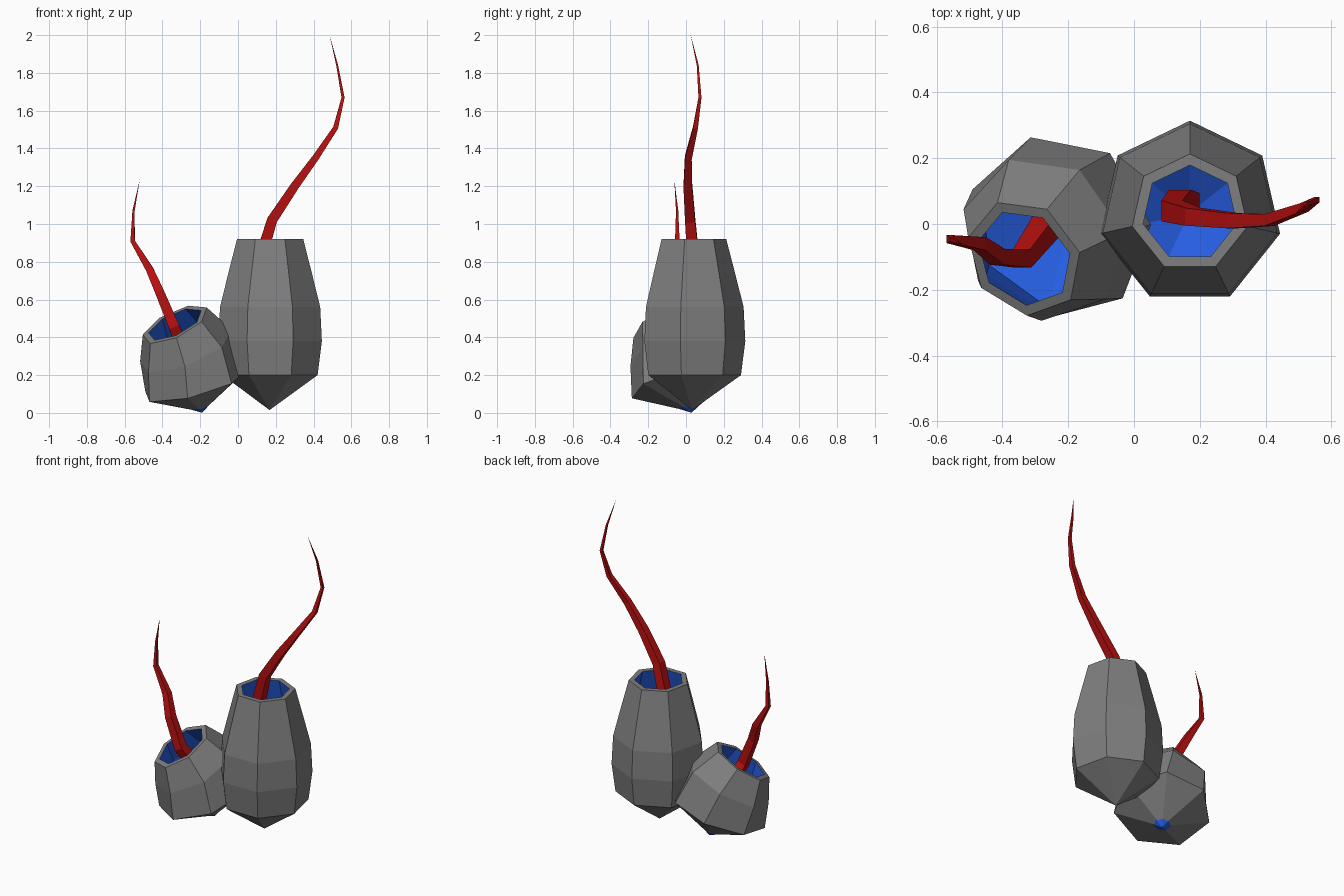
import bpy, bmesh
from math import sin, cos, radians, pi
from mathutils import Vector

if "Cube" in bpy.data.objects:
    bpy.data.objects.remove(bpy.data.objects["Cube"], do_unlink=True)


def material(name, rgb):
    m = bpy.data.materials.new(name)
    m.use_nodes = True
    m.diffuse_color = (*rgb, 1)
    bsdf = next(n for n in m.node_tree.nodes if n.type == 'BSDF_PRINCIPLED')
    bsdf.inputs["Base Color"].default_value = (*rgb, 1)
    bsdf.inputs["Roughness"].default_value = 0.8
    return m


GREY = material("stone grey", (0.21, 0.21, 0.21))
BLUE = material("inner blue", (0.02, 0.115, 0.78))
RED = material("tendril red", (0.48, 0.005, 0.005))


def loft(name, start, rings, end, mats, blue_from=None):
    """Skin a list of rings; both ends close on a point, or on a cap when None."""
    bm = bmesh.new()
    loops = [[bm.verts.new(p) for p in ring] for ring in rings]
    n = len(loops[0])

    def cap(loop, point, slot):
        if point is None:
            faces = [bm.faces.new(loop)]
        else:
            tip = bm.verts.new(point)
            faces = [bm.faces.new((loop[i], loop[(i + 1) % n], tip)) for i in range(n)]
        for f in faces:
            f.material_index = slot

    for k, (a, b) in enumerate(zip(loops, loops[1:])):
        for i in range(n):
            j = (i + 1) % n
            f = bm.faces.new((a[i], a[j], b[j], b[i]))
            f.material_index = int(blue_from is not None and k >= blue_from)
    cap(loops[0], start, 0)
    cap(loops[-1], end, len(mats) - 1)
    bmesh.ops.recalc_face_normals(bm, faces=bm.faces[:])
    mesh = bpy.data.meshes.new(name)
    bm.to_mesh(mesh)
    bm.free()
    for m in mats:
        mesh.materials.append(m)
    obj = bpy.data.objects.new(name, mesh)
    bpy.context.collection.objects.link(obj)
    return obj


def tilted_ring(centre, radius, tilt, azimuth, phase, sides=7):
    """Regular polygon whose plane slopes down towards the azimuth."""
    t, a = radians(tilt), radians(azimuth)
    u = Vector((cos(a) * cos(t), sin(a) * cos(t), -sin(t)))
    v = Vector((-sin(a), cos(a), 0))
    angles = [radians(phase) + 2 * pi * i / sides for i in range(sides)]
    return [Vector(centre) + radius * (u * cos(q) + v * sin(q)) for q in angles]


def pot(name, bottom, inner_bottom, specs, azimuth, wall=0.034):
    outer = [tilted_ring(c, r, t, azimuth, p) for c, r, t, p in specs]
    inner = [tilted_ring(c, r - wall, t, azimuth, p) for c, r, t, p in reversed(specs)]
    # the rim band stays grey, everything after it is the blue lining
    return loft(name, bottom, outer + inner, inner_bottom, [GREY, BLUE], len(specs))


def tendril(name, points, tip):
    """Square tapering stalk; each point is x, y, z, half width."""
    path = [Vector(p[:3]) for p in points] + [Vector(tip)]
    rings = []
    for i, p in enumerate(points):
        d = (path[i + 1] - path[max(i - 1, 0)]).normalized()
        side = Vector((0, 1, 0)).cross(d).normalized()
        front = d.cross(side)
        rings.append([path[i] + p[3] * (side * sx + front * sy)
                      for sx, sy in ((-1, -1), (1, -1), (1, 1), (-1, 1))])
    return loft(name, None, rings, tip, [RED])


# Tall upright pot
tall_profile = [(0.2, 0.258), (0.38, 0.281), (0.56, 0.272), (0.735, 0.228), (0.92, 0.18)]
pot("tall_pot", (0.167, 0.032, 0.015), (0.167, 0.032, 0.05),
    [((0.17, 0.033, z), r, 0, 90) for z, r in tall_profile], 0)

# Short leaning pot, its rings tilting more towards the rim
pot("short_pot", (-0.19, 0.03, 0.006), (-0.19, 0.03, 0.001),
    [((-0.228, -0.01, 0.155), 0.29, 20, -13),
     ((-0.277, -0.045, 0.337), 0.265, 28, -8),
     ((-0.333, -0.103, 0.47), 0.19, 33, -6)], 222)

# Tendrils growing out of the pots
tendril("tall_tendril",
        [(0.165, 0.06, 0.3, 0.034), (0.14, 0.07, 0.55, 0.034),
         (0.115, 0.04, 0.8, 0.032), (0.18, 0.022, 1.02, 0.027),
         (0.3, 0.01, 1.2, 0.023), (0.41, 0.012, 1.35, 0.018),
         (0.517, 0.05, 1.51, 0.013), (0.556, 0.074, 1.67, 0.008),
         (0.525, 0.062, 1.84, 0.005)],
        (0.485, 0.025, 2.0))
tendril("short_tendril",
        [(-0.24, 0.02, 0.15, 0.036), (-0.27, -0.01, 0.29, 0.036),
         (-0.34, -0.105, 0.46, 0.028), (-0.415, -0.1, 0.64, 0.024),
         (-0.468, -0.06, 0.76, 0.02), (-0.558, -0.046, 0.91, 0.012),
         (-0.553, -0.047, 1.07, 0.006)],
        (-0.52, -0.062, 1.235))
